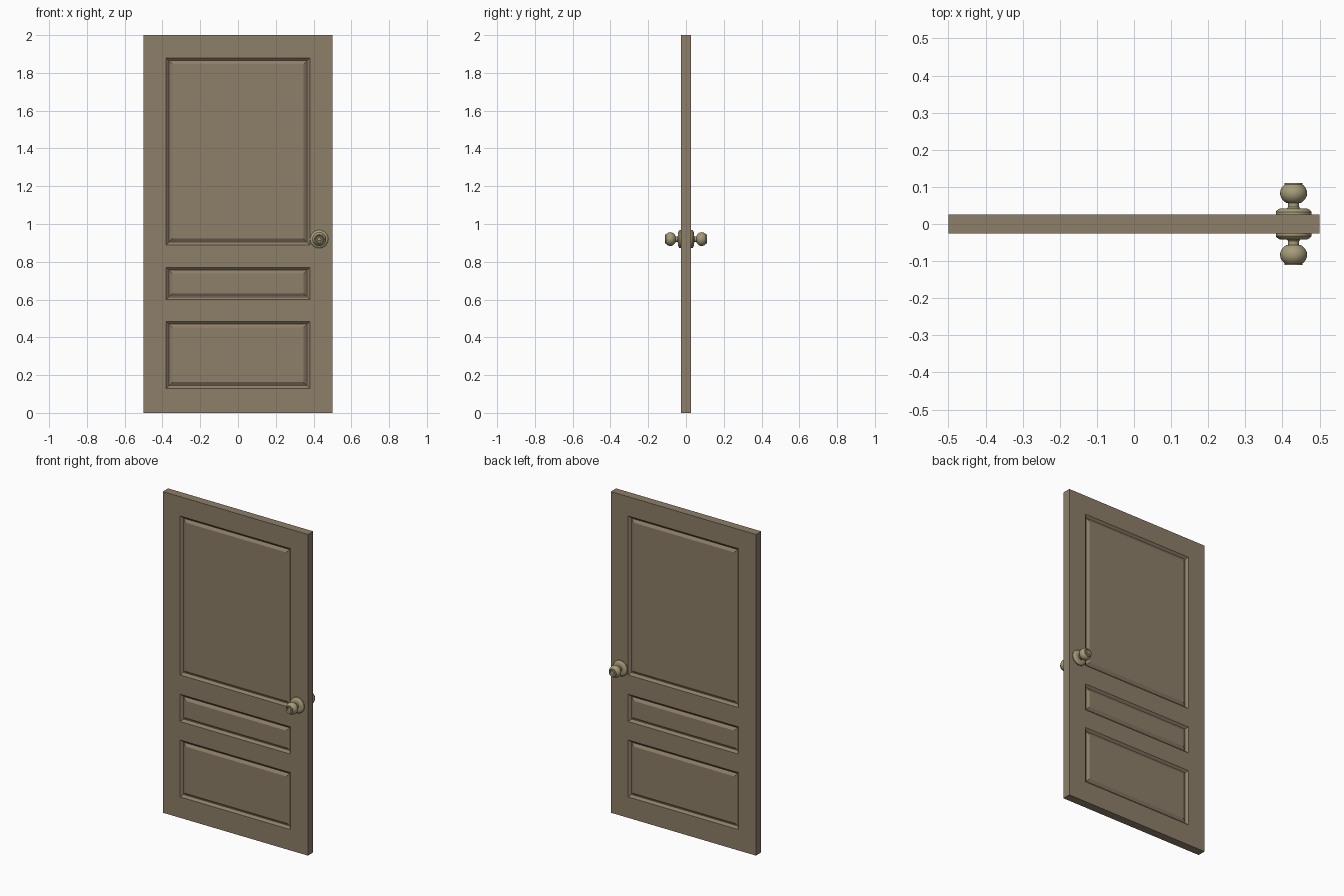
import bpy, bmesh, math

if "Cube" in bpy.data.objects:
    bpy.data.objects.remove(bpy.data.objects["Cube"])

T = 0.026            # half thickness of the door
PX = 0.38            # half width of the panels
PANELS = [(0.13, 0.485), (0.60, 0.77), (0.89, 1.88)]
# groove profile: (inset from the panel edge, depth below the face)
GROOVE = [(0, 0), (0.014, 0.013), (0.018, 0.013), (0.033, 0.003)]


def material(name, rgb):
    m = bpy.data.materials.new(name)
    m.diffuse_color = (*rgb, 1)
    m.use_nodes = True
    m.node_tree.nodes["Principled BSDF"].inputs["Base Color"].default_value = m.diffuse_color
    return m


def make_object(name, bm, mat):
    bmesh.ops.remove_doubles(bm, verts=bm.verts, dist=1e-5)
    bmesh.ops.recalc_face_normals(bm, faces=bm.faces)
    me = bpy.data.meshes.new(name)
    bm.to_mesh(me)
    bm.free()
    me.materials.append(mat)
    ob = bpy.data.objects.new(name, me)
    bpy.context.collection.objects.link(ob)
    return ob


def quad(bm, pts):
    bm.faces.new([bm.verts.new(p) for p in pts])


def rect(x0, x1, z0, z1, y):
    return [(x0, y, z0), (x1, y, z0), (x1, y, z1), (x0, y, z1)]


wood = material("wood", (0.27, 0.21, 0.14))
brass = material("brass", (0.38, 0.33, 0.19))

# door slab with grooved panels on both faces
bm = bmesh.new()
xs = [-0.5, -PX, PX, 0.5]
zs = [0] + [z for p in PANELS for z in p] + [2]
for s in (-1, 1):
    for z0, z1 in zip(zs, zs[1:]):
        for x0, x1 in zip(xs, xs[1:]):
            if x0 == -PX and (z0, z1) in PANELS:
                rings = [rect(x0 + i, x1 - i, z0 + i, z1 - i, s * (T - d))
                         for i, d in GROOVE]
                for a, b in zip(rings, rings[1:]):
                    for k in range(4):
                        n = (k + 1) % 4
                        quad(bm, [a[k], a[n], b[n], b[k]])
                quad(bm, rings[-1])
            else:
                quad(bm, rect(x0, x1, z0, z1, s * T))
# slab edges
for x in (xs[0], xs[-1]):
    for z0, z1 in zip(zs, zs[1:]):
        quad(bm, [(x, -T, z0), (x, T, z0), (x, T, z1), (x, -T, z1)])
for z in (0, 2):
    for x0, x1 in zip(xs, xs[1:]):
        quad(bm, [(x0, -T, z), (x1, -T, z), (x1, T, z), (x0, T, z)])
make_object("door_slab", bm, wood)

# knob profile: (radius, distance from the door centre)
ball = [(0.0365 * math.sin(math.radians(a)), 0.083 - 0.031 * math.cos(math.radians(a)))
        for a in range(30, 140, 12)]
profile = ([(0, 0.02), (0.048, 0.02), (0.048, 0.033), (0.045, 0.037), (0.036, 0.042),
            (0.018, 0.042), (0.015, 0.046), (0.015, 0.056)] + ball +
           [(0.024, 0.110), (0.021, 0.110), (0.017, 0.105), (0.011, 0.105),
            (0.009, 0.108), (0, 0.108)])


def knob(name, s):
    bm = bmesh.new()
    vs = [bm.verts.new((r, s * d, 0)) for r, d in profile]
    es = [bm.edges.new(e) for e in zip(vs, vs[1:])]
    bmesh.ops.spin(bm, geom=vs + es, cent=(0, 0, 0), axis=(0, 1, 0),
                   angle=2 * math.pi, steps=32)
    ob = make_object(name, bm, brass)
    ob.location = (0.43, 0, 0.92)
    bpy.context.view_layer.objects.active = ob
    bpy.ops.object.select_all(action='DESELECT')
    ob.select_set(True)
    bpy.ops.object.shade_smooth_by_angle(angle=math.radians(35))


knob("front_knob", -1)
knob("back_knob", 1)
